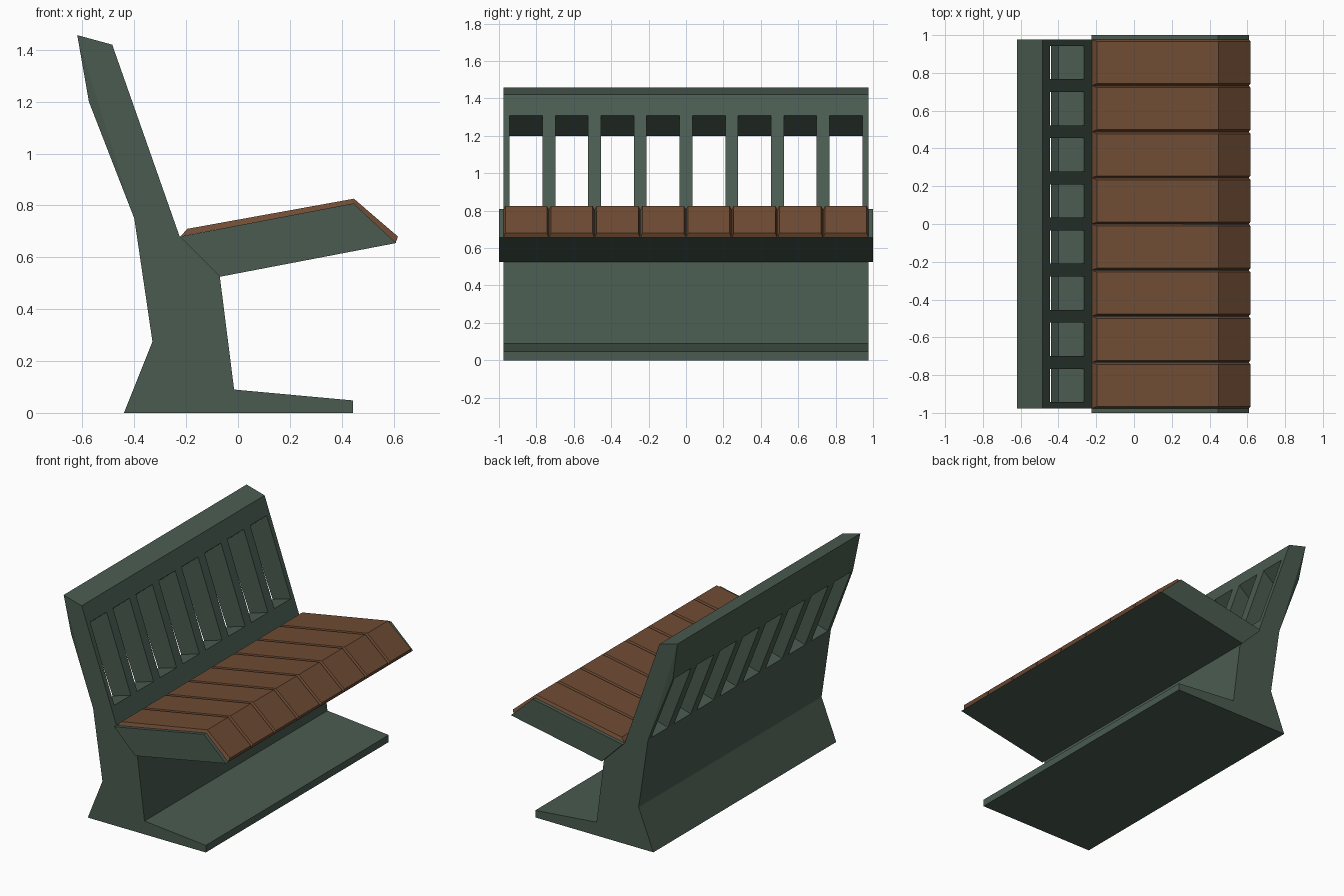
import bpy, bmesh

if "Cube" in bpy.data.objects:
    bpy.data.objects.remove(bpy.data.objects["Cube"])


def material(name, color):
    m = bpy.data.materials.new(name)
    m.diffuse_color = color
    m.use_nodes = True
    m.node_tree.nodes["Principled BSDF"].inputs["Base Color"].default_value = m.diffuse_color
    return m


green = material("green_paint", (0.068, 0.105, 0.08, 1))
brown = material("brown_wood", (0.16, 0.072, 0.034, 1))


def make_object(name, bm, mat=None):
    bmesh.ops.recalc_face_normals(bm, faces=bm.faces)
    mesh = bpy.data.meshes.new(name)
    bm.to_mesh(mesh)
    bm.free()
    ob = bpy.data.objects.new(name, mesh)
    bpy.context.collection.objects.link(ob)
    if mat:
        mesh.materials.append(mat)
    return ob


def prism(bm, profile, y0, y1, insets=None):
    """Extrude an (x, z) profile along y; insets pull single points inward."""
    n = len(profile)
    ins = insets or [0] * n
    a = [bm.verts.new((x, y0 + i, z)) for (x, z), i in zip(profile, ins)]
    b = [bm.verts.new((x, y1 - i, z)) for (x, z), i in zip(profile, ins)]
    for i in range(n):
        j = (i + 1) % n
        bm.faces.new((a[i], a[j], b[j], b[i]))
    return a, b


HALF = 0.977
COUNT = 8
PITCH = 2 * HALF / COUNT

# Backrest, pedestal and foot plate in one solid
bm = bmesh.new()
frame_profile = [(-0.44, 0), (-0.33, 0.275), (-0.4, 0.75), (-0.575, 1.2),
                 (-0.62, 1.457), (-0.485, 1.42), (-0.225, 0.68), (-0.07, 0.525),
                 (-0.015, 0.09), (0.443, 0.048), (0.443, 0), (-0.015, 0)]
for ring in prism(bm, frame_profile, -HALF, HALF, [0, 0, 0, 0.015] + [0] * 8):
    # end caps split at the backrest, the pedestal and the foot
    for ids in ((2, 3, 4), (2, 4, 5, 6), (0, 1, 2, 6, 7, 8, 11), (8, 9, 10, 11)):
        bm.faces.new([ring[i] for i in ids])
frame = make_object("bench_frame", bm, green)

# Slots through the backrest
bm = bmesh.new()
slot = [(-0.165, 0.823), (-0.345, 1.39), (-0.445, 1.308),
        (-0.695, 1.097), (-0.5, 0.723), (-0.265, 0.793)]
for i in range(COUNT):
    yc = -HALF + PITCH * (i + 0.5)
    for ring in prism(bm, slot, yc - 0.088, yc + 0.088):
        bm.faces.new(ring)
cutter = make_object("slot_cutter", bm)
cutter.hide_render = True
cutter.hide_set(True)
cut = frame.modifiers.new("slots", "BOOLEAN")
cut.operation = "DIFFERENCE"
cut.solver = "EXACT"
cut.object = cutter

# Seat support
bm = bmesh.new()
seat_profile = [(-0.225, 0.68), (-0.07, 0.525), (0.61, 0.655), (0.445, 0.808)]
for ring in prism(bm, seat_profile, -1, 1):
    bm.faces.new(ring)
make_object("seat_support", bm, green)

# Seat planks with chamfered sides, wrapping over the front slope
plank_profile = [(-0.222, 0.681), (-0.195, 0.71), (0.447, 0.826),
                 (0.617, 0.68), (0.608, 0.656), (0.445, 0.807)]
for i in range(COUNT):
    bm = bmesh.new()
    y0 = -HALF + PITCH * i + 0.001
    for r in prism(bm, plank_profile, y0, y0 + PITCH - 0.002,
                   [0, 0.01, 0.01, 0.01, 0, 0]):
        for ids in ((0, 1, 2, 5), (2, 3, 4, 5)):
            bm.faces.new([r[k] for k in ids])
    make_object(f"seat_plank_{i + 1}", bm, brown)
